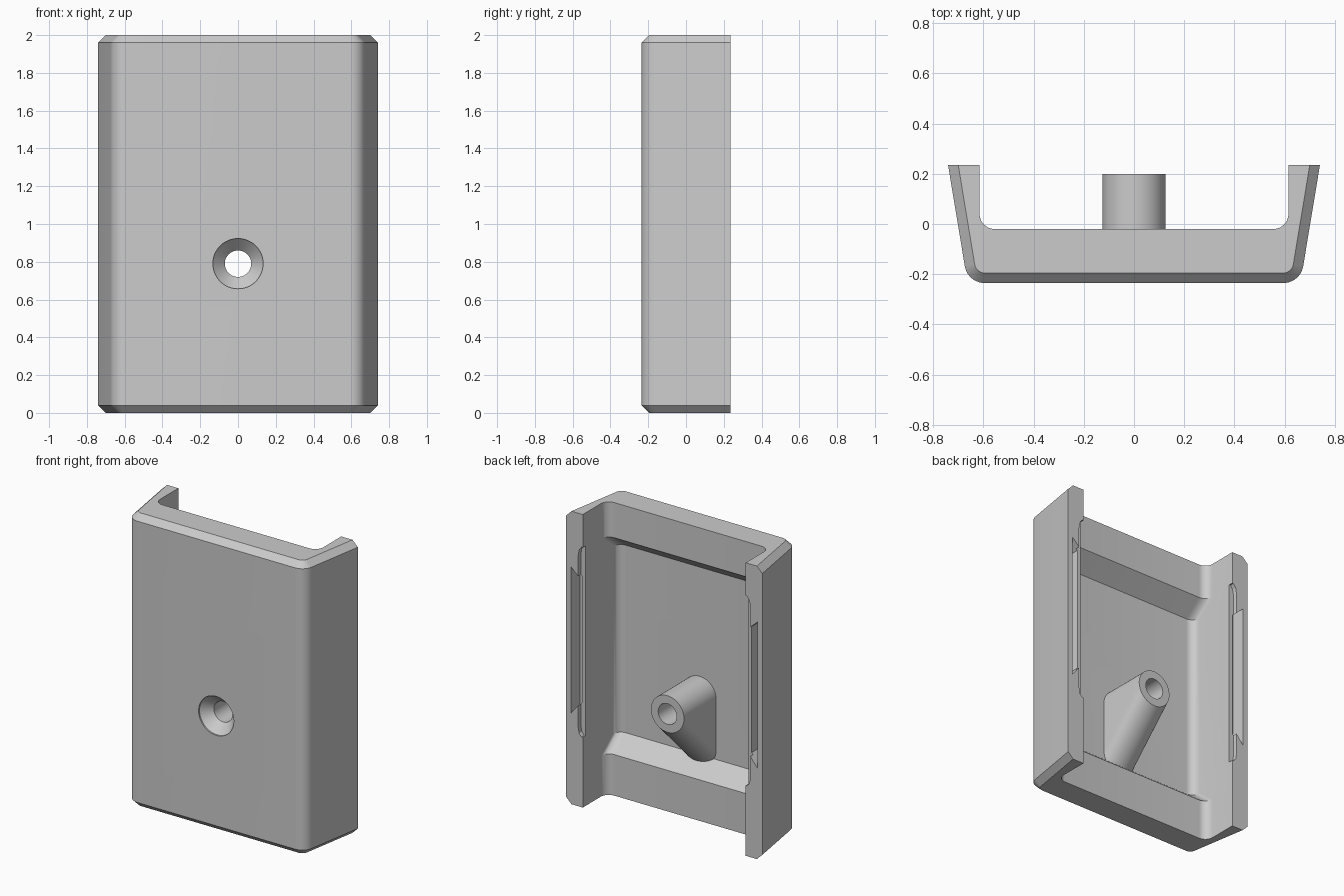
import bpy, bmesh
from math import cos, sin, pi, radians

if "Cube" in bpy.data.objects:
    bpy.data.objects.remove(bpy.data.objects["Cube"])

GREY = bpy.data.materials.new("plain grey")
GREY.use_nodes = True
GREY.diffuse_color = (0.6, 0.6, 0.6, 1)
GREY.node_tree.nodes["Principled BSDF"].inputs["Base Color"].default_value = (0.6, 0.6, 0.6, 1)


def make(name, bm):
    bmesh.ops.recalc_face_normals(bm, faces=bm.faces)
    mesh = bpy.data.meshes.new(name)
    bm.to_mesh(mesh)
    bm.free()
    mesh.materials.append(GREY)
    obj = bpy.data.objects.new(name, mesh)
    bpy.context.collection.objects.link(obj)
    return obj


def loft(name, rings):
    """Closed solid through rings with equal point counts."""
    bm = bmesh.new()
    loops = [[bm.verts.new(p) for p in ring] for ring in rings]
    n = len(loops[0])
    for a, b in zip(loops, loops[1:]):
        for i in range(n):
            j = (i + 1) % n
            bm.faces.new((a[i], a[j], b[j], b[i]))
    bm.faces.new(loops[0])
    bm.faces.new(loops[-1])
    return make(name, bm)


def channel(z, cx, cy, r, tilt, back):
    """U outline: rounded front corners, sides leaning out by tilt."""
    t = radians(tilt)
    arc = [-pi / 2 + (pi / 2 - t) * i / 10 for i in range(11)]
    half = [(cx + r * cos(a), cy + r * sin(a)) for a in arc]
    half.append((cx + (r + (back - cy) * sin(t)) / cos(t), back))
    return [(x, y, z) for x, y in half] + [(-x, y, z) for x, y in reversed(half)]


def circle(y, z, r, n=48):
    return [(r * cos(2 * pi * i / n), y, z + r * sin(2 * pi * i / n)) for i in range(n)]


def boolean(obj, cutter, operation="DIFFERENCE"):
    cutter.hide_render = True
    mod = obj.modifiers.new(cutter.name, "BOOLEAN")
    mod.operation, mod.solver, mod.object = operation, "EXACT", cutter
    bpy.context.view_layer.objects.active = obj
    bpy.ops.object.modifier_apply(modifier=mod.name)


# Outer shell with chamfered ends
BACK = 0.235
shell = loft("cover_shell", [
    channel(z, 0.595, -0.155, r, 9.4, BACK)
    for z, r in ((0, 0.04), (0.04, 0.08), (1.96, 0.08), (2, 0.04))])

# Inner channel, deeper between the two end blocks
floor_heights = ((-0.1, -0.02), (0.28, -0.02), (0.38, -0.147),
                 (1.66, -0.147), (1.76, -0.02), (2.1, -0.02))
cavity = loft("cavity_cutter", [
    channel(z, 0.555, f + 0.06, 0.06, 0, 0.4) for z, f in floor_heights])
cutters = [cavity]

# Snap grooves on the back edges of both side walls
for side in (-1, 1):
    relief = [(0.58, 0.48), (0.625, 0.48), (0.643, 0.5), (0.65, 0.54),
              (0.65, 1.71), (0.643, 1.75), (0.625, 1.775), (0.58, 1.775)]
    slot = [(0.64, 0.7), (0.705, 0.62), (0.705, 1.62), (0.64, 1.56)]
    for label, outline, depth in (("relief", relief, 0.03), ("slot", slot, 0.1)):
        cutters.append(loft(label + "_cutter", [
            [(side * x, y, z) for x, z in outline] for y in (BACK - depth, 0.4)]))
for cutter in cutters:
    boolean(shell, cutter)

# Screw post with a sloping gusset below it
HOLE_Z = 0.79
bm = bmesh.new()
for y, z in ((0.2, HOLE_Z), (-0.155, HOLE_Z), (-0.155, HOLE_Z - 0.355)):
    for p in circle(y, z, 0.125):
        bm.verts.new(p)
hull = bmesh.ops.convex_hull(bm, input=bm.verts[:])
spare = {g for g in hull["geom_interior"] + hull["geom_unused"]
         if isinstance(g, bmesh.types.BMVert)}
bmesh.ops.delete(bm, geom=list(spare), context="VERTS")
bmesh.ops.dissolve_limit(bm, angle_limit=radians(1), verts=bm.verts[:], edges=bm.edges[:])
post = make("screw_post", bm)
boolean(shell, post, "UNION")

# Countersunk screw hole
hole = loft("hole_cutter", [
    circle(y, HOLE_Z, r) for y, r in ((-0.3, 0.133), (-0.225, 0.133), (-0.16, 0.07), (0.3, 0.07))])
boolean(shell, hole)

for helper in cutters + [post, hole]:
    bpy.data.objects.remove(helper)

bpy.ops.object.select_all(action="DESELECT")
shell.select_set(True)
bpy.context.view_layer.objects.active = shell
bpy.ops.object.shade_smooth_by_angle(angle=radians(25))
